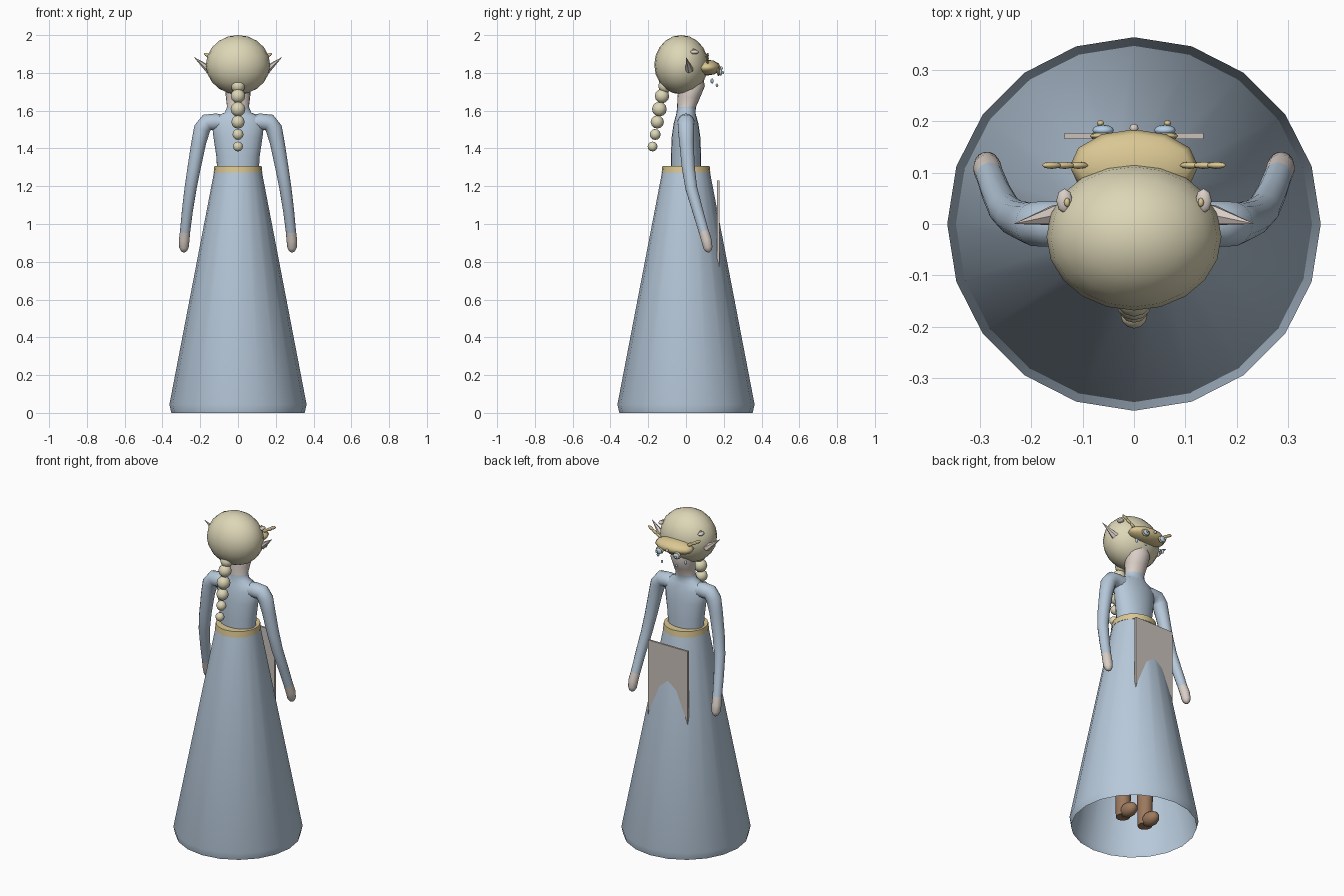
import bpy, bmesh, math
from mathutils import Vector

old = bpy.data.objects.get("Cube")
if old:
    bpy.data.objects.remove(old)


def material(name, rgb):
    m = bpy.data.materials.new(name)
    m.use_nodes = True
    m.diffuse_color = (*rgb, 1)
    m.node_tree.nodes["Principled BSDF"].inputs["Base Color"].default_value = (*rgb, 1)
    return m


BLUE = material("dress_blue", (0.47, 0.58, 0.70))
HAIR = material("pale_blonde", (0.72, 0.67, 0.47))
GOLD = material("gold", (0.70, 0.57, 0.29))
SKIN = material("skin", (0.70, 0.62, 0.57))
CLOTH = material("banner_cloth", (0.60, 0.54, 0.50))
BROWN = material("boot_brown", (0.33, 0.19, 0.11))
LENS = material("lens_blue", (0.45, 0.62, 0.80))


def finish(name, bm, mats, angle=50):
    bmesh.ops.recalc_face_normals(bm, faces=bm.faces)
    mesh = bpy.data.meshes.new(name)
    bm.to_mesh(mesh)
    bm.free()
    for m in mats:
        mesh.materials.append(m)
    ob = bpy.data.objects.new(name, mesh)
    bpy.context.collection.objects.link(ob)
    bpy.ops.object.select_all(action="DESELECT")
    ob.select_set(True)
    bpy.context.view_layer.objects.active = ob
    if angle:
        bpy.ops.object.shade_smooth_by_angle(angle=math.radians(angle))
    return ob


def ellipsoid(name, center, radii, mat, segs=14, tilt=0.0):
    bm = bmesh.new()
    bmesh.ops.create_uvsphere(bm, u_segments=segs, v_segments=max(6, segs // 2), radius=1)
    ob = finish(name, bm, [mat])
    ob.location, ob.scale, ob.rotation_euler = center, radii, (0, tilt, 0)
    return ob


def loft(name, rings, mats, segs=20, caps=(True, True), split=None):
    """Stack level elliptical rings (x, y, z, rx, ry); bands from split onward use the second material."""
    bm = bmesh.new()
    loops = []
    for x, y, z, rx, ry in rings:
        loops.append([bm.verts.new((x + rx * math.sin(k * math.tau / segs),
                                    y + ry * math.cos(k * math.tau / segs), z)) for k in range(segs)])
    for i, (a, b) in enumerate(zip(loops, loops[1:])):
        for k in range(segs):
            f = bm.faces.new((a[k], a[k - 1], b[k - 1], b[k]))
            f.material_index = int(split is not None and i >= split)
    if caps[0]:
        bm.faces.new(loops[0])
    if caps[1]:
        bm.faces.new(loops[-1]).material_index = int(split is not None)
    return finish(name, bm, mats)


def limb(name, path, mats, segs=14, split=None):
    """Round tube along (x, y, z, radius) points, rings turned to follow the path."""
    bm = bmesh.new()
    pts = [Vector(p[:3]) for p in path]
    loops = []
    for i, p in enumerate(pts):
        t = (pts[min(i + 1, len(pts) - 1)] - pts[max(i - 1, 0)]).normalized()
        u = t.cross(Vector((0, 1, 0))).normalized()
        v = t.cross(u)
        loops.append([bm.verts.new(p + path[i][3] * (u * math.cos(k * math.tau / segs)
                      + v * math.sin(k * math.tau / segs))) for k in range(segs)])
    for i, (a, b) in enumerate(zip(loops, loops[1:])):
        for k in range(segs):
            f = bm.faces.new((a[k], a[k - 1], b[k - 1], b[k]))
            f.material_index = int(split is not None and i >= split)
    bm.faces.new(loops[0])
    bm.faces.new(loops[-1]).material_index = int(split is not None)
    return finish(name, bm, mats, 80)


# Gown: open skirt, belt, torso running up into the neck
loft("skirt", [(0, 0, 0, .353, .353), (0, 0, .045, .363, .363), (0, 0, 1.3, .122, .122)],
     [BLUE], caps=(False, True))
loft("belt", [(0, 0, 1.272, .129, .129), (0, 0, 1.308, .125, .125)], [GOLD])
loft("torso", [(0, 0, 1.25, .108, .08), (0, 0, 1.36, .115, .08), (0, 0, 1.46, .13, .076),
               (0, 0, 1.53, .138, .066), (0, 0, 1.57, .115, .055), (0, 0, 1.59, .07, .05),
               (0, .003, 1.62, .058, .05), (0, .015, 1.67, .064, .06),
               (0, .03, 1.73, .07, .07), (0, .03, 1.78, .06, .06)], [BLUE, SKIN], split=6)

# Arms, hands and boots
for side, s in (("left", 1), ("right", -1)):
    arm = [(.06, 0, 1.53, .045), (.12, 0, 1.54, .045), (.165, 0, 1.538, .045), (.19, 0, 1.505, .044),
           (.208, .003, 1.43, .039), (.232, .012, 1.3, .035), (.251, .028, 1.19, .032),
           (.268, .062, 1.07, .029), (.28, .094, .96, .027), (.285, .108, .915, .028),
           (.286, .116, .875, .025), (.286, .12, .857, .016), (.286, .121, .85, .005)]
    limb(side + "_arm", [(s * x, y, z, r) for x, y, z, r in arm], [BLUE, SKIN], split=8)
    loft(side + "_boot", [(s * .08, 0, .03, .04, .042), (s * .08, 0, .12, .042, .044),
                          (s * .08, 0, .5, .05, .05), (s * .08, 0, .9, .05, .05)], [BROWN], 14)
    ellipsoid(side + "_boot_toe", (s * .08, .05, .055), (.042, .06, .042), BROWN)

# Head and braid
ellipsoid("hair", (0, -.025, 1.843), (.17, .143, .157), HAIR, 20)
for i, (y, z, r) in enumerate([(-.11, 1.73, .037), (-.127, 1.677, .038), (-.141, 1.608, .039),
                               (-.152, 1.54, .035), (-.163, 1.474, .029), (-.177, 1.41, .026)]):
    ellipsoid(f"braid_bead_{i}", (0, y, z), (r, r, r), HAIR, 12)

# Gold mask with its ornaments
ellipsoid("mask", (0, .112, 1.828), (.125, .072, .042), GOLD, 12)
ellipsoid("mask_knob", (0, .186, 1.825), (.009, .009, .009), SKIN, 8)
for side, s in (("left", 1), ("right", -1)):
    # pointed ear
    bm = bmesh.new()
    bmesh.ops.create_cone(bm, cap_ends=True, segments=6, radius1=.034, radius2=0, depth=.1)
    ear = finish(side + "_ear", bm, [SKIN], 0)
    direction = Vector((s * .085, -.018, .07))
    ear.rotation_euler = direction.to_track_quat("Z", "Y").to_euler()
    ear.scale = (.65, .65, 1.1)
    ear.location = Vector((s * .235, 0, 1.885)) - direction * .5
    # eye discs
    ellipsoid(side + "_eye_rim", (s * .06, .171, 1.805), (.026, .008, .022), GOLD, 12)
    ellipsoid(side + "_eye_lens", (s * .06, .182, 1.803), (.021, .011, .018), LENS, 12)
    ellipsoid(side + "_eye_stud", (s * .065, .196, 1.802), (.007, .006, .007), GOLD, 8)
    # swept plumes
    for i, (x, z, r) in enumerate([(.108, 1.862, .022), (.135, 1.877, .024), (.16, 1.893, .022)]):
        ellipsoid(f"{side}_plume_{i}", (s * x, .114, z), (r, .007, .01), GOLD, 8, -s * .5)
    # temple leaf and its stud
    ellipsoid(side + "_leaf", (s * .135, .045, 1.91), (.016, .024, .011), SKIN, 8)
    ellipsoid(side + "_leaf_stud", (s * .13, .042, 1.922), (.006, .009, .006), GOLD, 8)
    # hanging drops
    ellipsoid(side + "_outer_drop", (s * .095, .138, 1.757), (.008, .008, .014), LENS, 8)
    ellipsoid(side + "_inner_drop", (s * .05, .164, 1.735), (.007, .007, .009), LENS, 8)

# Hanging banner with a curved swallowtail cut
bm = bmesh.new()
half = [(.135, 1.23), (.135, .76), (.105, .83), (.075, .895), (.04, .945)]
outline = half + [(0, .97)] + [(-x, z) for x, z in reversed(half)]
face = bm.faces.new([bm.verts.new((x, .165, z)) for x, z in outline])
side = bmesh.ops.extrude_face_region(bm, geom=[face])
bmesh.ops.translate(bm, vec=(0, .012, 0), verts=[v for v in side["geom"] if isinstance(v, bmesh.types.BMVert)])
finish("banner", bm, [CLOTH], 0)
